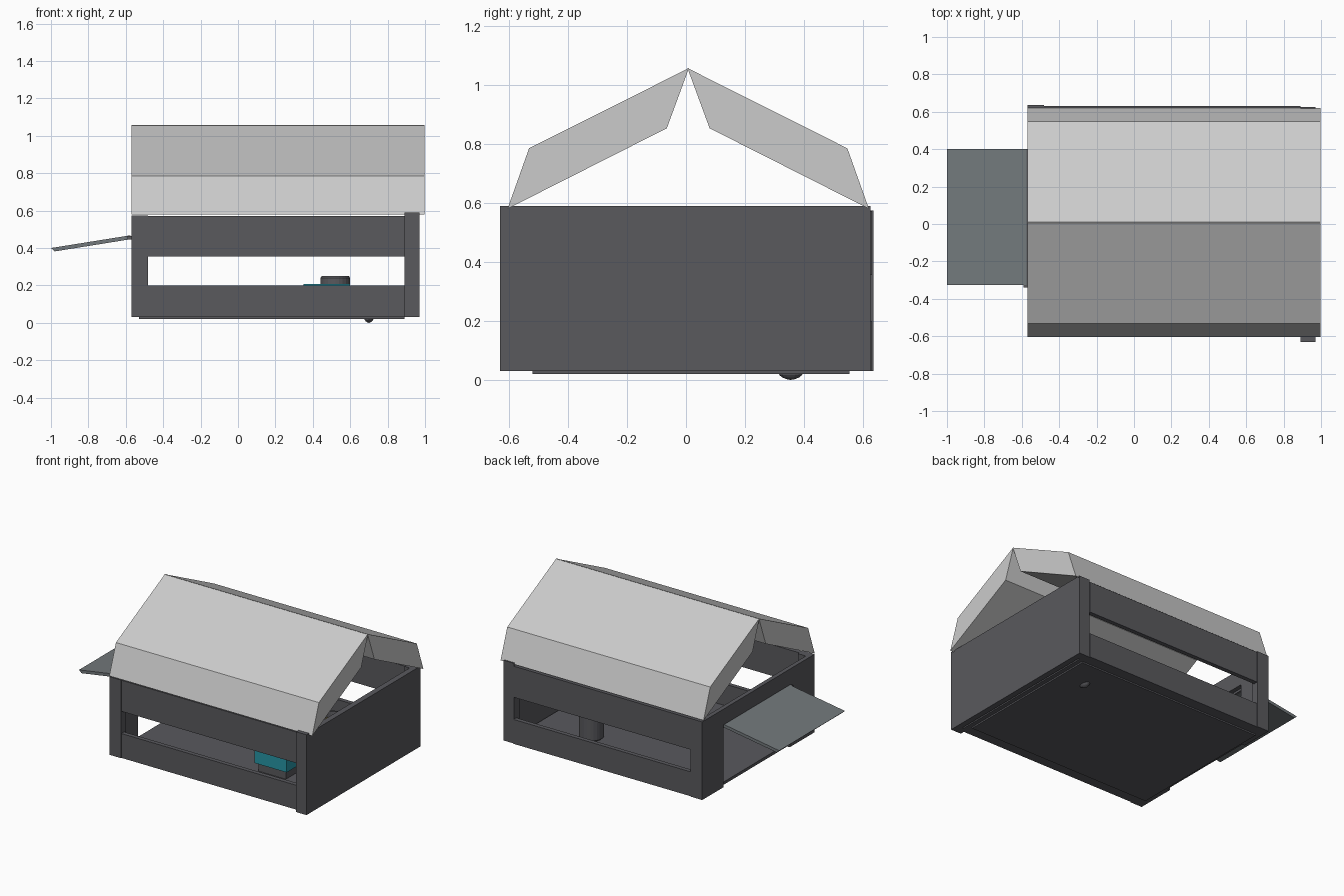
import bpy, bmesh, math
from mathutils import Vector

if "Cube" in bpy.data.objects:
    bpy.data.objects.remove(bpy.data.objects["Cube"])


def material(name, rgb):
    m = bpy.data.materials.new(name)
    m.diffuse_color = (*rgb, 1)
    m.use_nodes = True
    m.node_tree.nodes["Principled BSDF"].inputs["Base Color"].default_value = m.diffuse_color
    return m


DARK = material("dark_grey", (0.1, 0.1, 0.11))
LIGHT = material("light_grey", (0.52, 0.52, 0.52))
SLATE = material("slate", (0.17, 0.19, 0.2))
TEAL = material("teal", (0.02, 0.3, 0.38))
YELLOW = material("yellow", (0.75, 0.55, 0.05))


def finish(name, bm, mat):
    bmesh.ops.recalc_face_normals(bm, faces=bm.faces)
    me = bpy.data.meshes.new(name)
    bm.to_mesh(me)
    bm.free()
    ob = bpy.data.objects.new(name, me)
    bpy.context.collection.objects.link(ob)
    me.materials.append(mat)
    return ob


def box(name, x, y, z, mat=DARK):
    bm = bmesh.new()
    bmesh.ops.create_cube(bm, size=1)
    for v in bm.verts:
        for i, (a, b) in enumerate((x, y, z)):
            v.co[i] = a if v.co[i] < 0 else b
    return finish(name, bm, mat)


def prism(name, profile, direction, mat):
    """Closed polygon extruded along a vector."""
    bm = bmesh.new()
    face = bm.faces.new([bm.verts.new(p) for p in profile])
    res = bmesh.ops.extrude_face_region(bm, geom=[face])
    moved = [g for g in res["geom"] if isinstance(g, bmesh.types.BMVert)]
    bmesh.ops.translate(bm, verts=moved, vec=Vector(direction))
    return finish(name, bm, mat)


def lathe(name, profile, center, mat, steps=24):
    """Radius/height profile spun around a vertical axis."""
    bm = bmesh.new()
    vs = [bm.verts.new((r, 0, z)) for r, z in profile]
    es = [bm.edges.new(p) for p in zip(vs, vs[1:])]
    bmesh.ops.spin(bm, geom=vs + es, cent=(0, 0, 0), axis=(0, 0, 1),
                   angle=math.tau, steps=steps)
    bmesh.ops.remove_doubles(bm, verts=bm.verts, dist=1e-5)
    bmesh.ops.translate(bm, verts=bm.verts, vec=center)
    return finish(name, bm, mat)


# floor and underside plate
box("floor", (-0.55, 0.92), (-0.58, 0.61), (0.03, 0.05))
box("underside_plate", (-0.53, 0.89), (-0.52, 0.555), (0.02, 0.03))

# right wall with its corner posts
box("right_wall", (0.93, 0.97), (-0.63, 0.625), (0.03, 0.59))
box("right_front_post", (0.89, 0.93), (-0.63, -0.57), (0.03, 0.59))
box("right_back_post", (0.89, 0.93), (0.565, 0.625), (0.03, 0.59))

# front and back rails around the long openings
for side, y in (("front", (-0.6, -0.57)), ("back", (0.6, 0.63))):
    box(side + "_upper_rail", (-0.48, 0.89), y, (0.355, 0.572))
    box(side + "_lower_rail", (-0.48, 0.89), y, (0.03, 0.2))

# left wall: corner posts, side panels and lintel over the doorway
box("left_front_post", (-0.57, -0.48), (-0.605, -0.55), (0.03, 0.575))
box("left_back_post", (-0.57, -0.48), (0.58, 0.635), (0.03, 0.575))
box("left_front_panel", (-0.57, -0.54), (-0.55, -0.33), (0.03, 0.575))
box("left_back_panel", (-0.57, -0.54), (0.4, 0.58), (0.03, 0.575))
box("doorway_lintel", (-0.57, -0.54), (-0.33, 0.4), (0.46, 0.575))

# raised flap door with hinge
box("door_hinge", (-0.59, -0.57), (-0.34, 0.4), (0.445, 0.465))
prism("flap_door", [(-0.575, -0.325, 0.468), (-1.0, -0.325, 0.4),
                    (-0.98, -0.325, 0.382), (-0.575, -0.325, 0.447)],
      (0, 0.725, 0), SLATE)

# two folded roof panels leaning on the ridge
for name, s, off in (("front_roof_panel", -1, 0.01), ("back_roof_panel", 1, 0.005)):
    pts = [(0.0, 1.057), (0.542, 0.785), (0.615, 0.58), (0.075, 0.853)]
    prism(name, [(-0.57, s * y + off, z) for y, z in pts], (1.567, 0, 0), LIGHT)

# feeding bowl with food
lathe("food_bowl", [(0, 0.05), (0.07, 0.05), (0.08, 0.06), (0.08, 0.24), (0.072, 0.25),
                    (0.062, 0.25), (0.055, 0.2), (0, 0.2)], (0.52, 0.3, 0), DARK)
lathe("food", [(0, 0.235), (0.035, 0.228), (0.057, 0.215), (0.057, 0.205), (0, 0.205)],
      (0.52, 0.3, 0), YELLOW, 16)

# teal tray on a grey base
box("tray_base", (0.37, 0.58), (-0.3, -0.16), (0.05, 0.11))
box("teal_tray", (0.35, 0.6), (-0.32, -0.14), (0.11, 0.208), TEAL)

# rounded drain foot under the plate
lathe("drain_foot", [(0, 0), (0.012, 0.002), (0.028, 0.008), (0.038, 0.016), (0.04, 0.022),
                     (0, 0.022)], (0, 0, 0), DARK, 16)
foot = bpy.data.objects["drain_foot"]
foot.scale.x = 0.6
foot.location = (0.7, 0.355, 0)
